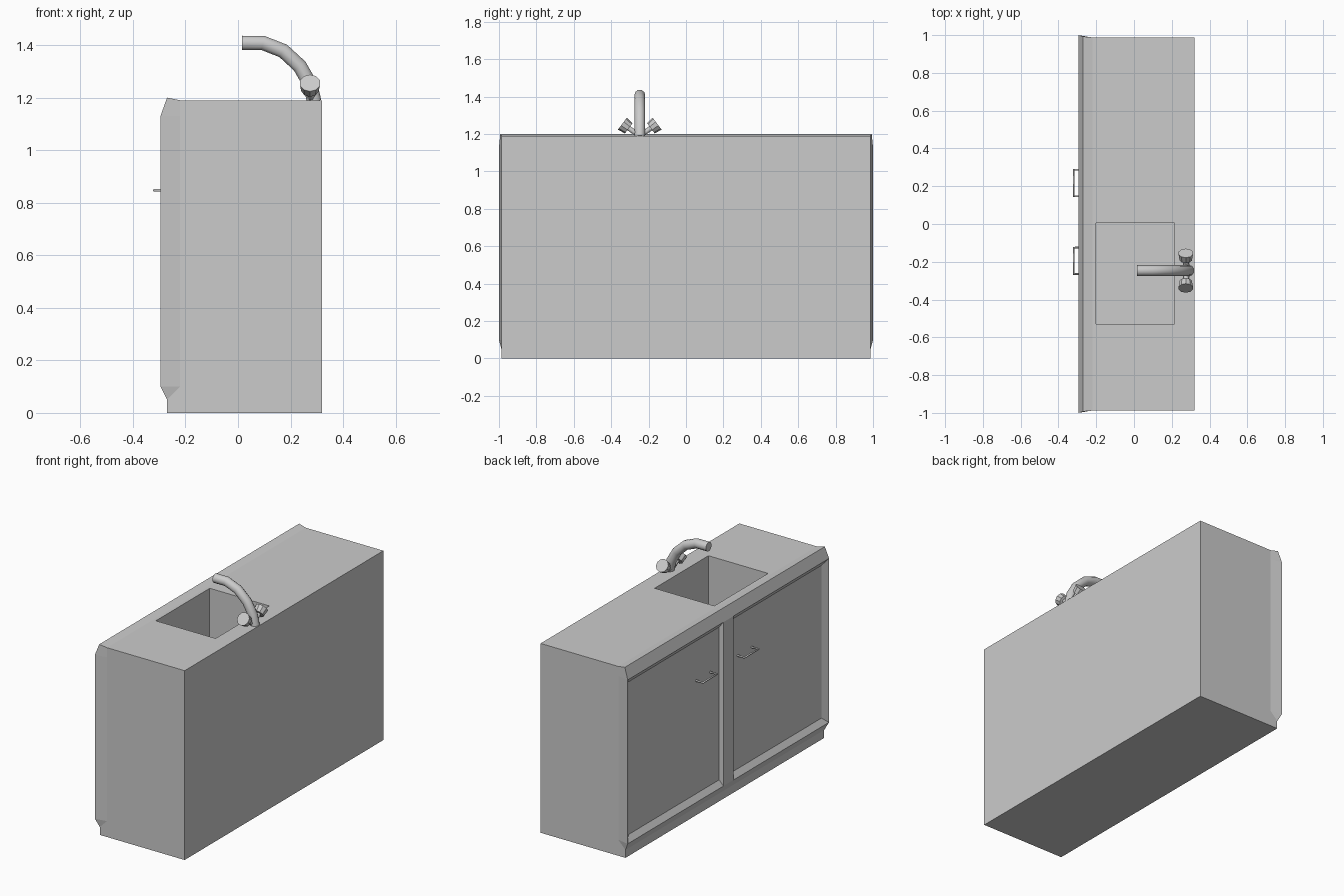
import bpy, bmesh
from mathutils import Vector

if "Cube" in bpy.data.objects:
    bpy.data.objects.remove(bpy.data.objects["Cube"])


def mesh_object(name, faces):
    bm = bmesh.new()
    for f in faces:
        bm.faces.new([bm.verts.new(p) for p in f])
    bmesh.ops.remove_doubles(bm, verts=bm.verts, dist=1e-4)
    bmesh.ops.recalc_face_normals(bm, faces=bm.faces)
    me = bpy.data.meshes.new(name)
    bm.to_mesh(me)
    bm.free()
    ob = bpy.data.objects.new(name, me)
    bpy.context.collection.objects.link(ob)
    return ob


def bridge(a, b):
    n = len(a)
    return [[a[i], a[(i + 1) % n], b[(i + 1) % n], b[i]] for i in range(n)]


def rect_yz(x, y0, y1, z0, z1):
    return [(x, y0, z0), (x, y1, z0), (x, y1, z1), (x, y0, z1)]


def rect_xy(z, x0, x1, y0, y1):
    return [(x0, y0, z), (x1, y0, z), (x1, y1, z), (x0, y1, z)]


def tube(name, points, radius, res):
    cu = bpy.data.curves.new(name, 'CURVE')
    cu.dimensions = '3D'
    cu.bevel_depth, cu.bevel_resolution, cu.use_fill_caps = radius, res, True
    sp = cu.splines.new('POLY')
    sp.points.add(len(points) - 1)
    for p, co in zip(sp.points, points):
        p.co = (*co, 1)
        p.radius = 1
    ob = bpy.data.objects.new(name, cu)
    bpy.context.collection.objects.link(ob)
    return ob


W, X1, XB, XF, XC = 0.987, 0.32, -0.27, -0.295, -0.22
TOP, LIP, Z0, Z1, TOE = 1.19, 1.20, 0.10, 1.13, 0.05

# cabinet: back, base and counter with a sunken basin
faces = [rect_yz(X1, -W, W, 0, TOP), rect_xy(0, XB, X1, -W, W)]
hole = rect_xy(TOP, -0.2, 0.215, -0.53, 0.005)
basin = rect_xy(TOP - 0.42, -0.2, 0.215, -0.53, 0.005)
faces += bridge(rect_xy(TOP, XC, X1, -W, W), hole) + bridge(hole, basin) + [basin]

# front: (x, half width, z) bands for toe, lower slope, upper slope and lip
for rows in ([(XB, W, 0), (XB, W, TOE), (XF, 1, Z0)],
             [(XF, 1, Z1), (XB, 0.993, LIP), (XC, W, TOP)]):
    for (xa, ya, za), (xb, yb, zb) in zip(rows, rows[1:]):
        faces.append([(xa, -ya, za), (xa, ya, za), (xb, yb, zb), (xb, -yb, zb)])
faces.append(rect_yz(XF, -0.05, 0.05, Z0, Z1))

for s in (-1, 1):
    # recessed door
    panel = rect_yz(XB, s * 0.056, s * 0.958, Z0 + 0.035, Z1 - 0.035)
    faces += bridge(rect_yz(XF, s * 0.05, s, Z0, Z1), panel) + [panel]
    # side wall and its flare towards the front frame
    w = s * W
    faces.append([(X1, w, 0), (XB, w, 0), (XB, w, TOE), (XC, w, Z0),
                  (XC, w, Z1), (XC, w, TOP), (X1, w, TOP)])
    faces.append([(XB, w, TOE), (XF, s, Z0), (XC, w, Z0)])
    faces.append([(XC, w, Z0), (XF, s, Z0), (XF, s, Z1), (XC, w, Z1)])
    faces.append([(XC, w, Z1), (XF, s, Z1), (XB, s * 0.993, LIP), (XC, w, TOP)])
mesh_object("sink_cabinet", faces)

# door handles
for i, (a, b) in enumerate(((0.147, 0.287), (-0.265, -0.125))):
    tube(f"door_handle_{i + 1}", [(XB, a, 0.847), (-0.319, a, 0.847),
                                  (-0.319, b, 0.847), (XB, b, 0.847)], 0.006, 1)

# curved spout
Y = -0.247
tube("faucet_spout", [(x, Y, z) for x, z in (
    (0.29, 1.185), (0.275, 1.25), (0.235, 1.32), (0.172, 1.378),
    (0.095, 1.408), (0.015, 1.408))], 0.029, 3)

# tap knobs leaning outwards on short stems
for s in (-1, 1):
    axis = Vector((0, s, 0.75)).normalized()
    centre = Vector((0.274, Y + s * 0.076, 1.243))
    bpy.ops.mesh.primitive_cone_add(vertices=10, radius1=0.034, radius2=0.04, depth=0.042,
                                    location=centre, rotation=axis.to_track_quat('Z', 'Y').to_euler())
    bpy.context.object.name = f"tap_knob_{'left' if s < 0 else 'right'}"
    tube(f"tap_stem_{'left' if s < 0 else 'right'}",
         [(0.28, Y, 1.19), centre], 0.015, 1)
